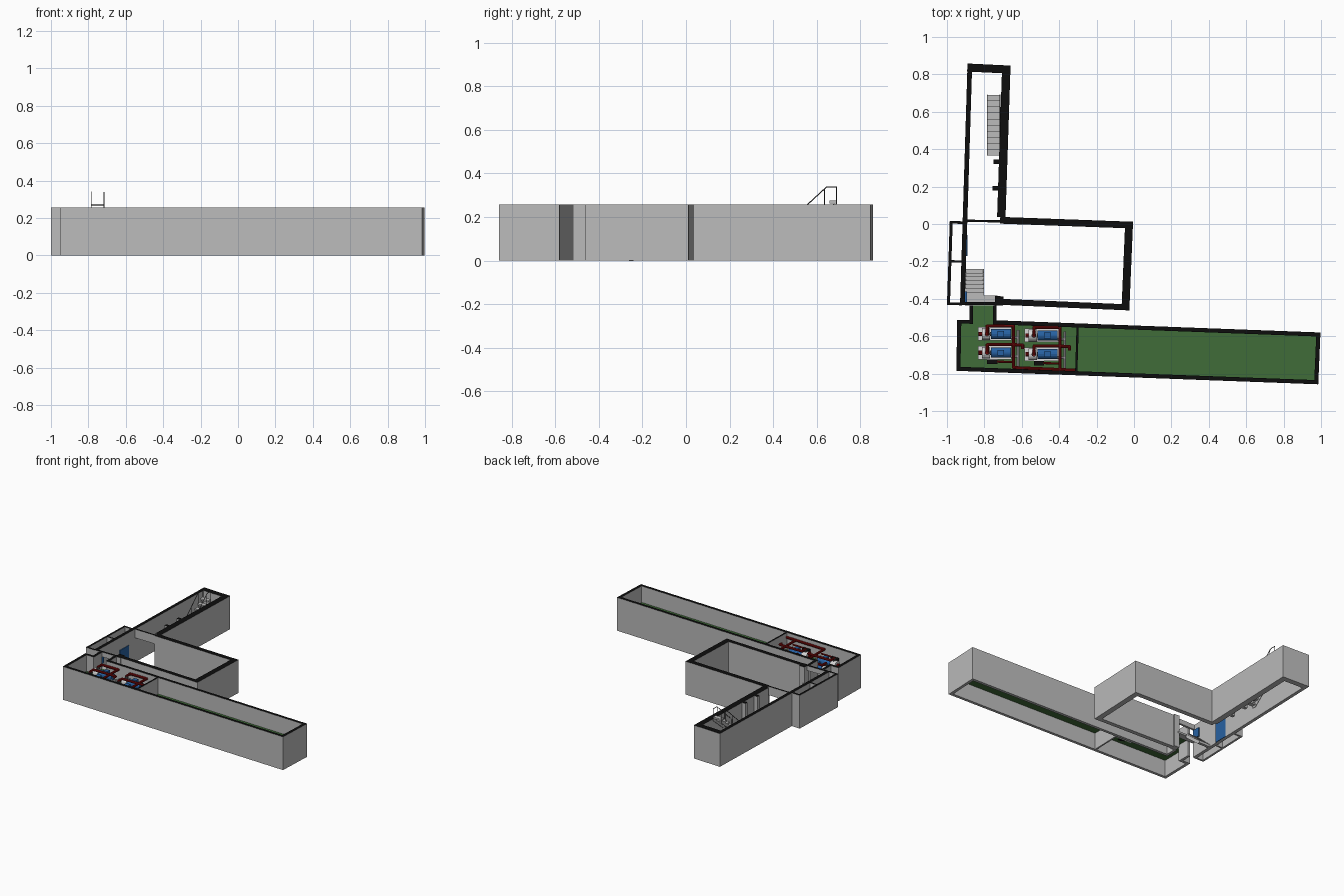
import bpy, bmesh, math
from mathutils import Vector, Matrix

if "Cube" in bpy.data.objects:
    bpy.data.objects.remove(bpy.data.objects["Cube"])

H = 0.257      # wall height
F = 0.13       # raised green floor level


def material(name, r, g, b):
    m = bpy.data.materials.new(name)
    m.diffuse_color = (r, g, b, 1)
    m.use_nodes = True
    m.node_tree.nodes["Principled BSDF"].inputs["Base Color"].default_value = m.diffuse_color
    return m


GREY = material("wall grey", .50, .50, .50)
BLACK = material("cut black", .004, .004, .004)
GREEN = material("floor green", .05, .15, .04)
BLUE = material("motor blue", .02, .12, .36)
RED = material("pipe red", .22, .004, .004)
LIGHT = material("base light grey", .68, .68, .68)
DARK = material("rail dark grey", .08, .08, .08)


def finish(name, bm, *mats):
    bmesh.ops.recalc_face_normals(bm, faces=bm.faces)
    me = bpy.data.meshes.new(name)
    bm.to_mesh(me)
    bm.free()
    for m in mats:
        me.materials.append(m)
    ob = bpy.data.objects.new(name, me)
    bpy.context.collection.objects.link(ob)
    return ob


def add_prism(bm, pts, z0, z1):
    lo = [bm.verts.new((x, y, z0)) for x, y in pts]
    hi = [bm.verts.new((x, y, z1)) for x, y in pts]
    bm.faces.new(lo[::-1])
    top = bm.faces.new(hi)
    n = len(pts)
    for i in range(n):
        bm.faces.new((lo[i], lo[(i + 1) % n], hi[(i + 1) % n], hi[i]))
    return top


def add_box(bm, x0, x1, y0, y1, z0, z1):
    return add_prism(bm, [(x0, y0), (x1, y0), (x1, y1), (x0, y1)], z0, z1)


def add_tube(bm, pts, r, sides=10):
    for a, b in zip(pts, pts[1:]):
        a, b = Vector(a), Vector(b)
        d = b - a
        rot = d.to_track_quat('Z', 'Y').to_matrix().to_4x4()
        bmesh.ops.create_cone(bm, cap_ends=True, segments=sides, radius1=r, radius2=r,
                              depth=d.length + r, matrix=Matrix.Translation((a + b) / 2) @ rot)


def box(name, mat, *dims):
    bm = bmesh.new()
    add_box(bm, *dims)
    return finish(name, bm, mat)


def tube(name, mat, pts, r, sides=10):
    bm = bmesh.new()
    add_tube(bm, pts, r, sides)
    return finish(name, bm, mat)


def walls(name, segments):
    """Segments (x0, y0, x1, y1, thickness to the left, bottom); tops are black."""
    bm = bmesh.new()
    for x0, y0, x1, y1, t, z0 in segments:
        a, b = Vector((x0, y0)), Vector((x1, y1))
        d = (b - a).normalized()
        n = Vector((-d.y, d.x)) * t
        add_prism(bm, [a, b, b + n, a + n], z0, H).material_index = 1
    return finish(name, bm, GREY, BLACK)


# Long pump hall with passage
walls("long_hall_walls", [
    (-.95, -.785, .985, -.857, .022, 0), (.985, -.857, .997, -.58, .022, 0),
    (.997, -.58, -.735, -.515, .022, 0), (-.735, -.537, -.735, -.435, .02, 0),
    (-.88, -.435, -.88, -.535, .02, 0), (-.86, -.513, -.945, -.513, .02, 0),
    (-.945, -.513, -.95, -.785, .022, 0), (-.303, -.80, -.295, -.54, .012, 0)])
bm = bmesh.new()
bm.faces.new([bm.verts.new((x, y, F)) for x, y in [
    (-.94, -.775), (.975, -.845), (.987, -.59), (-.745, -.525),
    (-.745, -.435), (-.87, -.435), (-.87, -.523), (-.935, -.523)]])
finish("green_floor", bm, GREEN)

# Middle room
walls("middle_room_walls", [
    (-.715, -.432, -.025, -.462, .032, 0), (-.025, -.462, -.005, .012, .042, 0),
    (-.005, .012, -.715, .038, .036, 0), (-.925, -.432, -.735, -.432, .016, .22)])
# North corridor, its west wall runs on beside the middle room
walls("corridor_walls", [
    (-.687, .036, -.66, .847, .045, 0), (-.66, .847, -.89, .858, .043, 0),
    (-.89, .858, -.93, -.43, .025, 0), (-.715, .008, -.915, .012, -.012, .19)])
# Side closet
walls("closet_walls", [
    (-1.0, -.432, -.92, -.435, .014, 0), (-.91, .014, -.985, .017, .014, 0),
    (-.985, .017, -1.0, -.432, .016, 0), (-.985, -.205, -.92, -.207, .012, 0)])
# Corridor stubs and door pillar
walls("wall_stubs", [
    (-.752, .322, -.70, .321, .024, 0), (-.757, .18, -.70, .179, .024, 0),
    (-.745, -.435, -.70, -.437, .05, 0)])

# Blue doors on the west wall
box("blue_door", BLUE, -.905, -.890, -.17, -.06, .0, .16)
box("small_blue_panel", BLUE, -.905, -.894, -.42, -.36, .14, .21)


def stairs(name, x0, x1, y0, y1, z1, n, th):
    """Open treads and two stringers climbing from (y0, 0) to (y1, z1)."""
    bm = bmesh.new()
    dy = (y1 - y0) / n
    for i in range(n):
        z = z1 * (i + 1) / n
        a, b = sorted((y0 + dy * i, y0 + dy * (i + 1)))
        add_box(bm, x0, x1, a, b, z - th, z)
    for x in (x0, x1 - .005):
        vs = []
        for xx in (x, x + .005):
            vs.append([bm.verts.new((xx, y, z)) for y, z in
                       [(y0, 0), (y0 + dy, 0), (y1, z1 - .03), (y1, z1 - .005), (y0, .015)]])
        bm.faces.new(vs[0])
        bm.faces.new(vs[1][::-1])
        for i in range(5):
            j = (i + 1) % 5
            bm.faces.new((vs[0][i], vs[0][j], vs[1][j], vs[1][i]))
    return finish(name, bm, GREY)


# Corridor stairs with railings
stairs("corridor_stairs", -.787, -.715, .365, .69, .275, 10, .012)
bm = bmesh.new()
for x in (-.785, -.716):
    add_tube(bm, [(x, .37, .085), (x, .645, .338), (x, .69, .338), (x, .69, .26)], .0025, 6)
    for k in range(4):
        y = .38 + k * .085
        z = (y - .37) * .253 / .275
        add_tube(bm, [(x, y, z), (x, y, z + .083)], .0025, 6)
finish("stair_railings", bm, DARK)

# Stairs and landing up to the pump hall
stairs("hall_stairs", -.903, -.803, -.24, -.385, F, 7, .02)
box("hall_landing", GREY, -.903, -.73, -.435, -.383, F - .015, F)

# Four pump sets in two columns
for c in range(2):
    ox, oy = c * .25, -.008 * c
    for r in range(2):
        x, y = -.74 + ox, -.588 + oy - .1 * r
        tag = f"{c}_{r}"
        box("pump_base_" + tag, LIGHT, x - .095, x + .085, y - .036, y + .036, F, F + .014)
        tube("pump_motor_" + tag, BLUE, [(x - .012, y, F + .045), (x + .068, y, F + .045)], .027, 16)
        box("motor_terminal_box_" + tag, BLUE, x + .01, x + .045, y - .015, y + .015, F + .06, F + .085)
        tube("pump_shaft_" + tag, DARK, [(x - .05, y, F + .045), (x - .01, y, F + .045)], .012)
        tube("pump_casing_" + tag, LIGHT, [(x - .058, y, F + .045), (x - .045, y, F + .045)], .031, 16)
        tube("pump_inlet_" + tag, RED, [(x - .085, y, F + .045), (x - .06, y, F + .045)], .012)
        # discharge pipe rising and crossing to the collector
        px, py = x - .045, y + .043
        tube("discharge_pipe_" + tag, RED, [
            (px, y, F + .06), (px, y, .222), (px, py, .222), (x + .095, py, .222)], .009)
        tube("pipe_flange_" + tag, DARK, [(px, y, F + .08), (px, y, F + .085)], .013)
        # grey suction branch
        tube("suction_branch_" + tag, GREY, [
            (x + .07, y - .02, F + .03), (x + .122, y - .02, F + .03)], .007)
    x = -.645 + ox
    tube(f"collector_{c}", RED, [(x, -.545 + oy, .222), (x, -.765 + oy, .222)], .009)
    tube(f"cross_pipe_{c}", RED, [(x, -.645 + oy, .222), (x + .05, -.648 + oy, .222),
                                  (x + .05, -.665 + oy, .222)], .009)
    tube(f"suction_pipe_{c}", GREY, [(x + .025, -.57 + oy, F + .03), (x + .025, -.76 + oy, F + .03)], .008)
    box(f"control_box_{c}", BLACK, -.785 + ox, -.73 + ox, -.748 + oy, -.725 + oy, F, F + .07)
    tube(f"box_pipe_{c}", RED, [(-.73 + ox, -.736 + oy, .2), (x, -.738 + oy, .2)], .006)
# Header along the front wall
tube("header_pipe", RED, [(-.645, -.768, .222), (-.31, -.782, .222)], .009)
